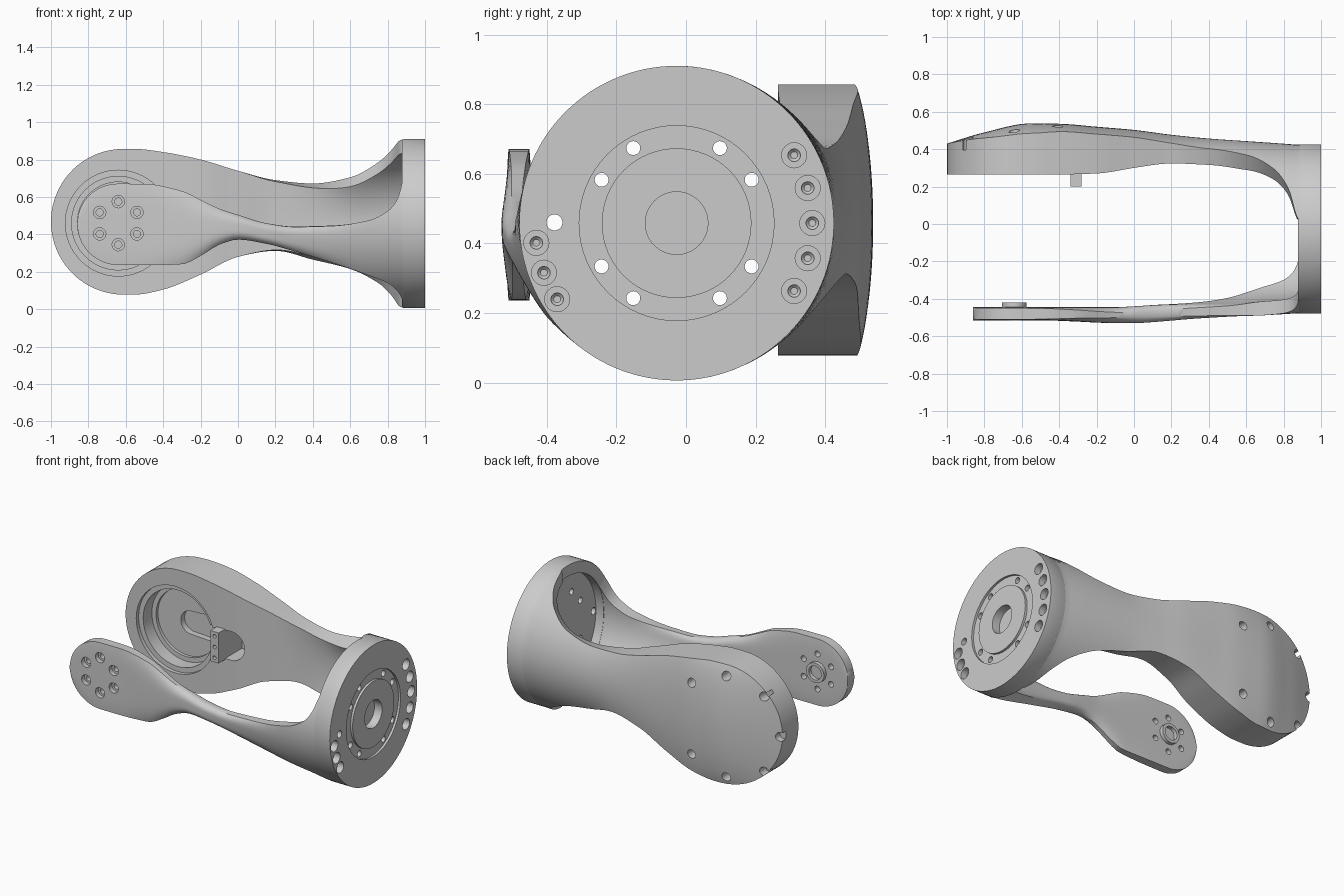
import bpy, bmesh, math
from math import sin, cos, radians
from mathutils import Vector

cube = bpy.data.objects.get("Cube")
if cube:
    bpy.data.objects.remove(cube, do_unlink=True)

grey = bpy.data.materials.new("machined grey")
grey.use_nodes = True
grey.diffuse_color = (0.6, 0.6, 0.6, 1)
grey.node_tree.nodes["Principled BSDF"].inputs["Base Color"].default_value = grey.diffuse_color

FLANGE_Y, FLANGE_Z, RADIUS = -0.027, 0.458, 0.452
JOINT_X, JOINT_Z = -0.64, 0.46


def finish(name, bm):
    bmesh.ops.recalc_face_normals(bm, faces=bm.faces)
    mesh = bpy.data.meshes.new(name)
    bm.to_mesh(mesh)
    bm.free()
    mesh.materials.append(grey)
    obj = bpy.data.objects.new(name, mesh)
    bpy.context.collection.objects.link(obj)
    return obj


def skin(bm, rings, closed=False):
    """Bridge rings of points with quads, capping the ends unless closed."""
    loops = [[bm.verts.new(p) for p in ring] for ring in rings]
    pairs = list(zip(loops, loops[1:]))
    if closed:
        pairs.append((loops[-1], loops[0]))
    else:
        bm.faces.new(loops[0])
        bm.faces.new(loops[-1])
    for a, b in pairs:
        for i in range(len(a)):
            j = (i + 1) % len(a)
            bm.faces.new((a[i], a[j], b[j], b[i]))


def turned(name, profile, axis, origins, sides=32, closed=False):
    """Lathe a (radius, position) profile about x or y at every origin."""
    bm = bmesh.new()
    angles = [math.tau * i / sides for i in range(sides)]
    for origin in origins:
        rings = []
        for r, d in profile:
            if axis == "x":
                ring = [Vector((d, r * cos(a), r * sin(a))) for a in angles]
            else:
                ring = [Vector((r * cos(a), d, r * sin(a))) for a in angles]
            rings.append([p + Vector(origin) for p in ring])
        skin(bm, rings, closed)
    return finish(name, bm)


def cut(target, cutter):
    cutter.hide_render = True
    mod = target.modifiers.new("cut", "BOOLEAN")
    mod.operation, mod.solver, mod.object = "DIFFERENCE", "EXACT", cutter
    bpy.context.view_layer.update()
    result = target.evaluated_get(bpy.context.evaluated_depsgraph_get())
    mesh = bpy.data.meshes.new_from_object(result)
    target.modifiers.clear()
    target.data = mesh
    bpy.data.objects.remove(cutter, do_unlink=True)


def smooth_value(keys, column, x):
    """Monotone cubic interpolation through one column of the key rows."""
    n = len(keys)
    slope = [(b[column] - a[column]) / (b[0] - a[0]) for a, b in zip(keys, keys[1:])]
    tangent = [slope[0]]
    for a, b in zip(slope, slope[1:]):
        tangent.append(2 * a * b / (a + b) if a * b > 0 else 0)
    tangent.append(slope[-1])
    i = max([k for k in range(n - 1) if keys[k][0] <= x], default=0)
    h = keys[i + 1][0] - keys[i][0]
    t = min(max((x - keys[i][0]) / h, 0), 1)
    p, q = keys[i][column], keys[i + 1][column]
    return ((1 + 2 * t) * p + t * h * tangent[i]) * (1 - t) ** 2 + \
        ((3 - 2 * t) * q - (1 - t) * h * tangent[i + 1]) * t * t


def arm(name, keys, side, tip_x, tip_z, tip_r, end_x=0.9, steps=56, across=24):
    """Loft a curved strip that starts as a round paddle and ends as a cylinder wall."""
    xs = [tip_x - tip_r * cos(radians(3 + 87 * i / 18)) for i in range(18)]
    xs += [tip_x + (end_x - tip_x) * (1 - (1 - i / steps) ** 1.5) for i in range(steps + 1)]
    rings = []
    for x in xs:
        top, bottom, y_out, y_in, w_out, w_in, rounding = [
            smooth_value(keys, c, x) for c in range(1, 8)]
        if x < tip_x:
            f = math.sqrt(1 - ((tip_x - x) / tip_r) ** 2)
            top, bottom = tip_z + (top - tip_z) * f, tip_z + (bottom - tip_z) * f
        lo, hi = [math.asin(max(-1, min(1, (z - FLANGE_Z) / RADIUS))) for z in (bottom, top)]
        wall = abs(y_out - y_in)
        outer, inner = [], []
        for k in range(across + 1):
            u = 2 * k / across - 1
            a = lo + (hi - lo) * k / across
            bulge, soft = RADIUS * (1 - cos(a)), rounding * u ** 4
            outer.append((x, y_out - side * (w_out * bulge + soft), FLANGE_Z + RADIUS * sin(a)))
            r_in = RADIUS - wall * w_in
            inner.append((x, y_in - side * (w_in * r_in * (1 - cos(a)) - soft),
                          FLANGE_Z + r_in * sin(a)))
        rings.append(outer + inner[::-1])
    bm = bmesh.new()
    skin(bm, rings)
    return finish(name, bm)


def around(center, radius, degrees, axis):
    """Origins on a bolt circle."""
    a, b = center
    pts = [(a + radius * cos(radians(d)), b + radius * sin(radians(d))) for d in degrees]
    return [(0, p, q) if axis == "x" else (p, 0, q) for p, q in pts]


# Columns: x, top, bottom, outer y, inner y, outer curve, inner curve, edge rounding
back_keys = [
    (-1.0, .857, .078, .43, .265, .1, 0, 0), (-.8, .857, .078, .49, .265, .18, 0, 0),
    (-.55, .857, .078, .538, .265, .22, 0, 0), (-.4, .84, .105, .536, .265, .2, 0, 0),
    (-.2, .80, .185, .52, .27, .25, 0, 0), (0, .74, .28, .503, .30, .4, 0, 0),
    (.2, .69, .312, .477, .33, .7, .1, 0), (.4, .672, .265, .457, .335, 1, .4, 0),
    (.6, .705, .215, .443, .342, 1, .9, 0), (.75, .785, .14, .433, .35, 1, 1, 0),
    (.82, .85, .075, .428, .35, 1, 1, 0), (.87, .905, .011, .425, .35, 1, 1, 0),
    (.9, .909, .007, .425, .35, 1, 1, 0)]
front_keys = [
    (-.86, .672, .238, -.515, -.445, 0, 0, .004), (-.5, .67, .235, -.515, -.445, 0, 0, .006),
    (-.3, .632, .24, -.522, -.445, .1, 0, .015), (-.2, .585, .285, -.527, -.445, .2, 0, .022),
    (-.1, .537, .345, -.53, -.445, .3, 0, .027),
    (0, .505, .372, -.53, -.44, .5, 0, .03), (.15, .46, .35, -.522, -.432, .8, .3, .026),
    (.3, .44, .31, -.512, -.43, 1, .7, .02), (.5, .445, .25, -.5, -.428, 1, 1, .01),
    (.7, .475, .18, -.488, -.413, 1, 1, 0), (.8, .525, .14, -.482, -.408, 1, 1, 0),
    (.85, .585, .10, -.479, -.405, 1, 1, 0), (.88, .69, .05, -.478, -.405, 1, 1, 0),
    (.9, .86, .01, -.478, -.405, 1, 1, 0)]
back_arm = arm("back_arm", back_keys, 1, -.612, .468, .388)
front_arm = arm("front_arm", front_keys, -1, JOINT_X, .455, .22)

# Stepped bearing pocket, cable slot and edge bolt holes in the back arm
joint = (JOINT_X, 0, JOINT_Z)
cut(back_arm, turned("pocket", [(.283, .2), (.283, .29), (.25, .29), (.25, .38), (.22, .38), (.22, .4)],
                     "y", [joint], 64))
slot = bmesh.new()
outline = []
for d in range(-175, 180, 10):
    x, r = (-.24, .095) if abs(d) < 90 else (-.62, .075)
    outline.append((x + r * cos(radians(d)), JOINT_Z + r * sin(radians(d))))
skin(slot, [[(x, y, z) for x, z in outline] for y in (.2, .44)])
cut(back_arm, finish("slot", slot))
bolts = around((JOINT_X, JOINT_Z), .33, (45, 90, 270, 315), "y")
notches = around((JOINT_X, JOINT_Z), .347, (135, 180, 225), "y")
cut(back_arm, turned("edge_holes", [(.029, .395), (.029, .7)], "y", bolts + notches, 20))

# Countersunk bolt circle and pilot ring on the front arm
cut(front_arm, turned("paddle_holes", [(.033, -.6), (.033, -.485), (.019, -.485), (.019, -.4)], "y",
                      around((JOINT_X, JOINT_Z), .115, range(30, 390, 60), "y"), 24))
turned("pilot_ring", [(.065, -.45), (.065, -.42), (.045, -.42), (.045, -.45)], "y", [joint], 40, True)

# Cupped mounting flange with groove, hub hole, bolt circle and side screw holes
center = (FLANGE_Y, FLANGE_Z)
hub = (0, FLANGE_Y, FLANGE_Z)
flange = turned("flange", [(.376, .935), (.376, .878), (.448, .878), (RADIUS, .887), (RADIUS, 1)],
                "x", [hub], 128)
cut(flange, turned("groove", [(.28, .985), (.28, 1.1), (.215, 1.1), (.215, .985)], "x", [hub], 64, True))
cut(flange, turned("hub_hole", [(.09, .945), (.09, 1.1)], "x", [hub], 48))
cut(flange, turned("bolt_holes", [(.02, .8), (.02, 1.1)], "x",
                   around(center, .249, (30, 60, 120, 150, 210, 240, 300, 330), "x"), 20))
cut(flange, turned("cable_hole", [(.023, .8), (.023, 1.1)], "x", [(0, -.378, .46)], 24))
screws = around(center, .39, (-30, -15, 0, 15, 30), "x") + around(center, .407, (188, 200.5, 212.5), "x")
cut(flange, turned("screw_holes", [(.01, .942), (.018, .95), (.018, .957), (.036, .957), (.036, 1.1)],
                   "x", screws, 24))

# Cable connector standing in the slot
bm = bmesh.new()
bmesh.ops.create_cube(bm, size=1)
for v in bm.verts:
    v.co = Vector((-.31 + .06 * v.co.x, .32 + .24 * v.co.y, JOINT_Z + .2 * v.co.z))
connector = finish("connector", bm)
cut(connector, turned("pin_holes", [(.012, .1), (.012, .23)], "y",
                      [(-.31, 0, JOINT_Z + d) for d in (-.07, 0, .07)], 12))

# Smooth curved surfaces, keeping machined edges crisp
for obj in bpy.context.view_layer.objects:
    obj.select_set(obj.type == "MESH" and grey.name in obj.data.materials)
bpy.context.view_layer.objects.active = flange
bpy.ops.object.shade_smooth_by_angle(angle=radians(35))
